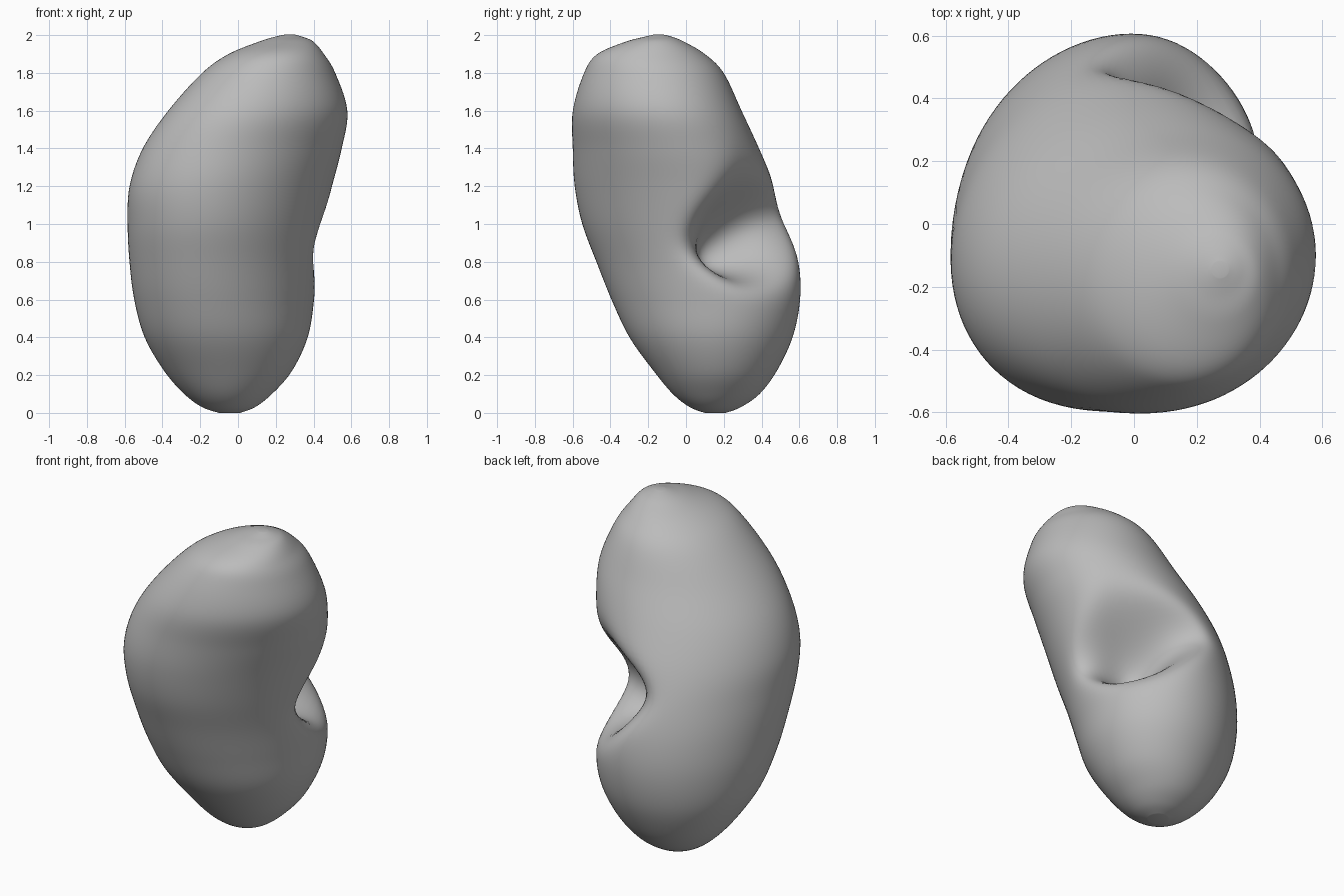
import bpy
import bmesh
from math import cos, sin, pi, exp, log, sqrt
from mathutils import Vector

SIDES = 96
STEPS = 7

cube = bpy.data.objects.get("Cube")
if cube:
    bpy.data.objects.remove(cube, do_unlink=True)

# Level slices of the body: height, x low, x high, y low, y high
SLICES = [
    (0.0, -0.10, 0.01, 0.10, 0.21),
    (0.03, -0.19, 0.09, 0.02, 0.29),
    (0.1, -0.285, 0.18, -0.07, 0.39),
    (0.22, -0.39, 0.285, -0.17, 0.48),
    (0.4, -0.495, 0.37, -0.30, 0.565),
    (0.6, -0.55, 0.405, -0.395, 0.605),
    (0.8, -0.575, 0.43, -0.475, 0.60),
    (1.0, -0.585, 0.46, -0.55, 0.555),
    (1.2, -0.575, 0.50, -0.59, 0.48),
    (1.4, -0.505, 0.55, -0.60, 0.39),
    (1.6, -0.37, 0.58, -0.60, 0.295),
    (1.8, -0.19, 0.515, -0.54, 0.20),
    (1.9, -0.05, 0.455, -0.47, 0.10),
    (1.965, 0.11, 0.40, -0.32, -0.01),
    (1.99, 0.19, 0.345, -0.225, -0.07),
    (2.003, 0.25, 0.30, -0.17, -0.12),
]


def smooth_slices(rows):
    """Catmull-Rom blend between neighbouring slices."""
    rows = [Vector(r) for r in rows]
    last = len(rows) - 1
    for i in range(last):
        a, b, c, d = (rows[min(max(i + k, 0), last)] for k in (-1, 0, 1, 2))
        for s in range(STEPS):
            t = s / STEPS
            yield (b * 2 + (c - a) * t + (a * 2 - b * 5 + c * 4 - d) * t ** 2
                   + (b * 3 - a - c * 3 + d) * t ** 3) / 2
    yield rows[last]


def bell(value, centre, below, above):
    width = below if value < centre else above
    return exp(-((value - centre) / width) ** 2)


def carve(x, y, z):
    """Flatten the inner edge into a waist, then sink a pocket into it."""
    u, w = (x + y) / sqrt(2), (x - y) / sqrt(2)
    k = min(max((u - 0.02) / 0.35, 0), 1)
    k = k * k * (3 - 2 * k)
    limit = 0.62 - 0.33 * bell(z, 0.96 - 0.25 * w, 0.27, 0.33)
    u -= 0.04 * log(1 + exp((u - limit) / 0.04))
    pocket = k * bell(z, 0.88, 0.14, 0.3) * bell(w, 0.01, 0.2, 0.14)
    u -= 0.18 * pocket
    z -= 0.09 * pocket
    return Vector(((u + w) / sqrt(2), (u - w) / sqrt(2), z))


# Kidney-shaped body
bm = bmesh.new()
rings = []
for z, x0, x1, y0, y1 in smooth_slices(SLICES):
    skew = 0.17 * sin(pi * z / 2)
    ring = []
    for i in range(SIDES):
        a = 2 * pi * i / SIDES
        x = (x0 + x1) / 2 + (x1 - x0) / 2 * cos(a)
        y = (y0 + y1) / 2 + (y1 - y0) / 2 * sin(a + skew)
        ring.append(bm.verts.new(carve(x, y, z)))
    rings.append(ring)
for low, high in zip(rings, rings[1:]):
    for i in range(SIDES):
        j = (i + 1) % SIDES
        bm.faces.new((low[i], low[j], high[j], high[i]))
bm.faces.new(rings[0][::-1])
bm.faces.new(rings[-1])
bmesh.ops.recalc_face_normals(bm, faces=bm.faces)
mesh = bpy.data.meshes.new("kidney_body")
bm.to_mesh(mesh)
bm.free()

# Plain grey surface
grey = bpy.data.materials.new("soft_grey")
grey.use_nodes = True
colour = (0.5, 0.5, 0.5, 1)
grey.diffuse_color = colour
grey.node_tree.nodes["Principled BSDF"].inputs["Base Color"].default_value = colour
mesh.materials.append(grey)

body = bpy.data.objects.new("kidney_body", mesh)
bpy.context.collection.objects.link(body)
for face in mesh.polygons:
    face.use_smooth = True
relax = body.modifiers.new("relax", 'SMOOTH')
relax.factor = 0.5
relax.iterations = 4
